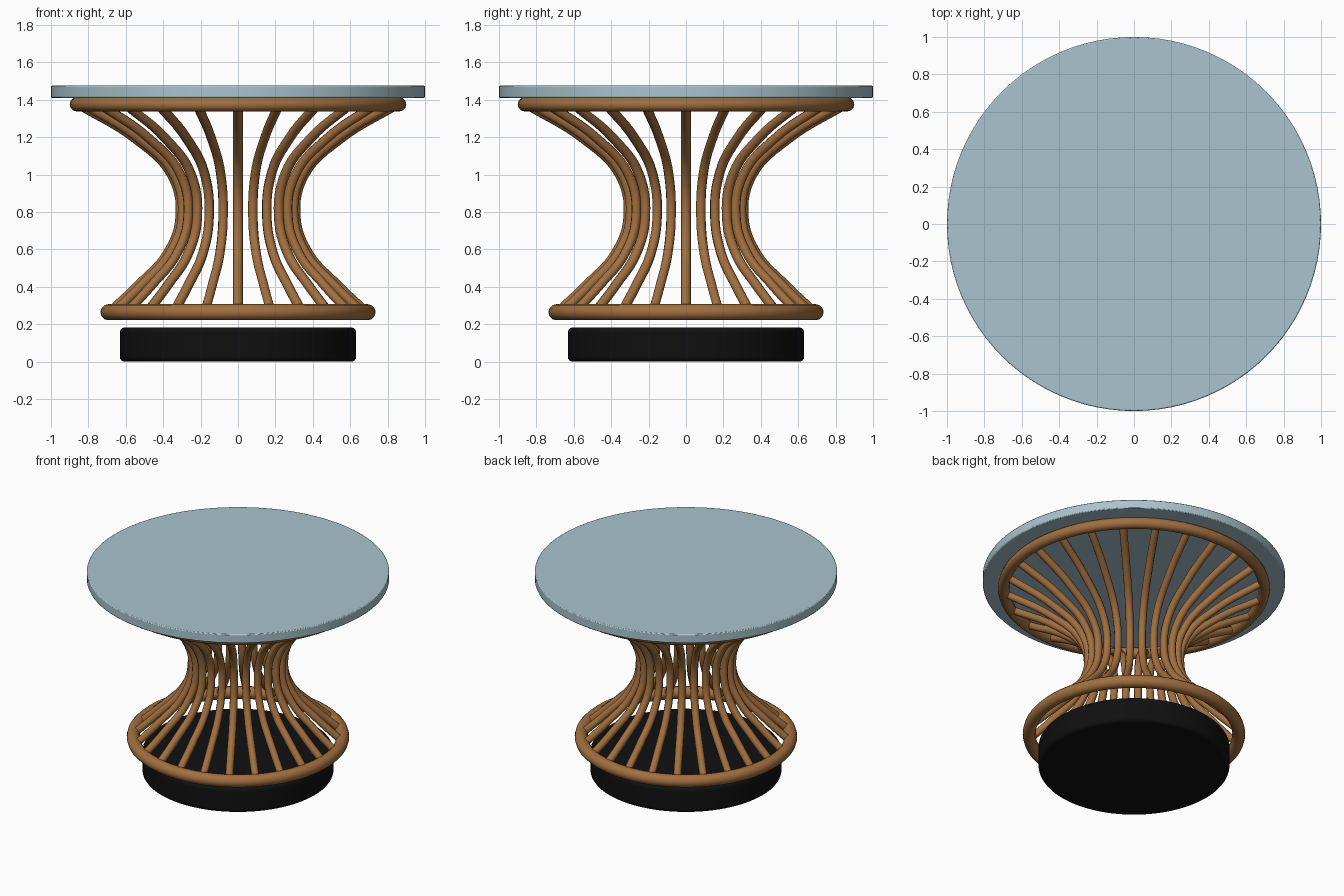
import bpy
import bmesh
import math

if "Cube" in bpy.data.objects:
    bpy.data.objects.remove(bpy.data.objects["Cube"], do_unlink=True)


def material(name, rgb):
    mat = bpy.data.materials.new(name)
    mat.use_nodes = True
    mat.diffuse_color = (*rgb, 1)
    mat.node_tree.nodes["Principled BSDF"].inputs["Base Color"].default_value = (*rgb, 1)
    return mat


glass = material("pale blue glass", (0.40, 0.55, 0.61))
rattan = material("brown rattan", (0.36, 0.16, 0.05))
black = material("black base", (0.005, 0.005, 0.005))


def finish(obj, name, mat, angle=40):
    obj.name = name
    obj.data.materials.append(mat)
    bpy.ops.object.select_all(action="DESELECT")
    obj.select_set(True)
    bpy.context.view_layer.objects.active = obj
    bpy.ops.object.shade_smooth_by_angle(angle=math.radians(angle))
    return obj


def disc(name, radius, bottom, top, bevel, segments, mat):
    bpy.ops.mesh.primitive_cylinder_add(vertices=96, radius=radius, depth=top - bottom,
                                        location=(0, 0, (top + bottom) / 2))
    obj = bpy.context.object
    mod = obj.modifiers.new("rounded rim", "BEVEL")
    mod.width, mod.segments = bevel, segments
    mod.limit_method = "ANGLE"
    return finish(obj, name, mat)


def ring(name, radius, thickness, height):
    bpy.ops.mesh.primitive_torus_add(major_radius=radius, minor_radius=thickness,
                                     major_segments=96, minor_segments=12,
                                     location=(0, 0, height))
    return finish(bpy.context.object, name, rattan)


# Round top and plinth
disc("table_top", 1.0, 1.41, 1.475, 0.006, 2, glass)
disc("base_plinth", 0.632, 0.0, 0.182, 0.025, 4, black)

# Hoops that hold the canes
ring("upper_hoop", 0.862, 0.038, 1.375)
ring("lower_hoop", 0.693, 0.043, 0.264)

# Curved canes: one waisted path, swept and repeated around the axis
PATH = [(0.685, 0.264), (0.53, 0.41), (0.375, 0.58), (0.308, 0.78),
        (0.355, 1.00), (0.545, 1.19), (0.85, 1.375)]
CANES = 24
for i in range(CANES):
    a = 2 * math.pi * i / CANES
    curve = bpy.data.curves.new("cane_path", "CURVE")
    curve.dimensions = "3D"
    curve.bevel_depth = 0.026
    curve.bevel_resolution = 2
    curve.resolution_u = 6
    spline = curve.splines.new("BEZIER")
    spline.bezier_points.add(len(PATH) - 1)
    for point, (r, z) in zip(spline.bezier_points, PATH):
        point.co = (r * math.cos(a), r * math.sin(a), z)
        point.handle_left_type = point.handle_right_type = "AUTO"
    cane = bpy.data.objects.new(f"cane_{i + 1}", curve)
    bpy.context.collection.objects.link(cane)
    bpy.ops.object.select_all(action="DESELECT")
    cane.select_set(True)
    bpy.context.view_layer.objects.active = cane
    bpy.ops.object.convert(target="MESH")
    finish(bpy.context.object, f"cane_{i + 1}", rattan, 60)
